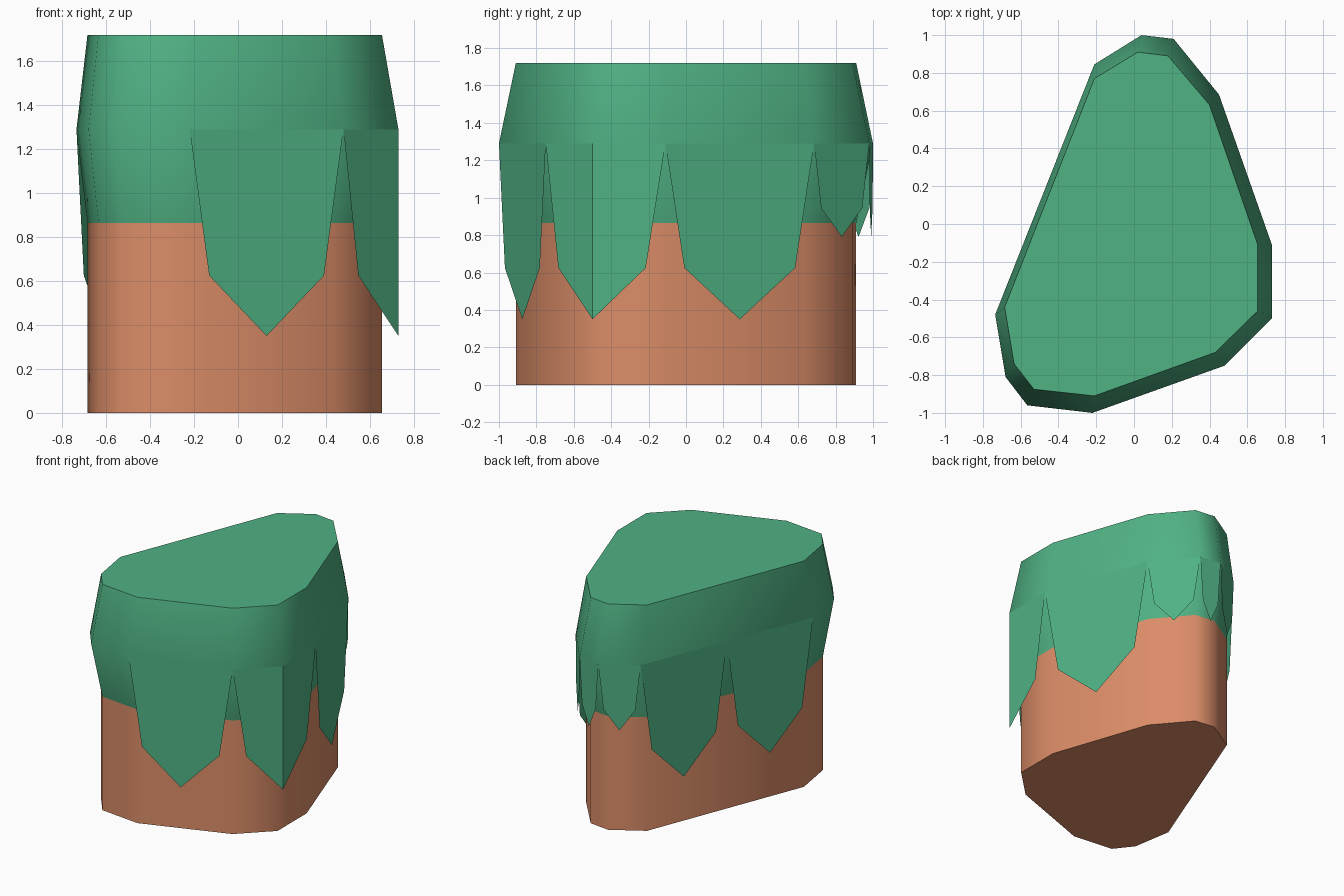
import bpy, math
from mathutils import Vector

if "Cube" in bpy.data.objects:
    bpy.data.objects.remove(bpy.data.objects["Cube"])


def material(name, rgb):
    m = bpy.data.materials.new(name)
    lin = [((c / 255 + 0.055) / 1.055) ** 2.4 for c in rgb]
    m.diffuse_color = (*lin, 1)
    m.use_nodes = True
    m.node_tree.nodes["Principled BSDF"].inputs["Base Color"].default_value = m.diffuse_color
    return m


GRASS = material("grass green", (80, 178, 132))
EARTH = material("earth brown", (220, 141, 104))

# Plan outlines, clockwise from the back: wall line and wider overhang line
INNER = [(0.02, 0.91), (0.18, 0.89), (0.40, 0.63), (0.655, -0.11), (0.655, -0.46), (0.43, -0.68),
         (-0.21, -0.91), (-0.53, -0.875), (-0.635, -0.74), (-0.685, -0.44), (-0.21, 0.77)]
OUTER = [(0.04, 1.0), (0.21, 0.98), (0.45, 0.685), (0.73, -0.11), (0.73, -0.50), (0.48, -0.75),
         (-0.22, -1.0), (-0.565, -0.96), (-0.68, -0.81), (-0.735, -0.48), (-0.21, 0.845)]
Z_LOW, Z_RIM, Z_TOP = 0.865, 1.29, 1.72


def make(name, verts, faces, mat, smooth):
    me = bpy.data.meshes.new(name)
    me.from_pydata([tuple(v) for v in verts], [], faces)
    me.materials.append(mat)
    for p in me.polygons:
        p.use_smooth = smooth
    if smooth:
        me.set_sharp_from_angle(angle=math.radians(60))
    ob = bpy.data.objects.new(name, me)
    bpy.context.collection.objects.link(ob)
    return ob


def loft(name, rings, mat, cap_top=False, cap_bottom=False):
    """Stack outlines (outline, z) from bottom to top."""
    n = len(rings[0][0])
    verts = [(x, y, z) for line, z in rings for x, y in line]
    faces = []
    for r in range(len(rings) - 1):
        lo, hi = r * n, (r + 1) * n
        for i in range(n):
            j = (i + 1) % n
            faces.append((hi + i, hi + j, lo + j, lo + i))
    if cap_top:
        faces.append(tuple(reversed(range((len(rings) - 1) * n, len(rings) * n))))
    if cap_bottom:
        faces.append(tuple(range(n)))
    return make(name, verts, faces, mat, True)


# Earth wall and grass cap
loft("earth_base", [(INNER, 0), (INNER, Z_LOW)], EARTH, cap_bottom=True)
loft("grass_cap", [(INNER, Z_LOW), (OUTER, Z_RIM), (INNER, Z_TOP)], GRASS, cap_top=True)


def at(p, z):
    return Vector((p[0], p[1], z))


def flap(name, a, b, shoulder, tip):
    """Flat pointed grass flap hanging from rim point a to rim point b."""
    a, b = Vector(a), Vector(b)
    verts = [at(a, Z_RIM), at(b, Z_RIM), at(a.lerp(b, 0.873), shoulder),
             at(a.lerp(b, 0.5), tip), at(a.lerp(b, 0.127), shoulder)]
    make(name, verts, [(0, 1, 2, 3, 4)], GRASS, False)


LONG, SHORT = (0.625, 0.35), (0.945, 0.79)

# Small flaps round the narrow back end, large ones along right and front
for name, i, size in [("back_flap", 0, SHORT), ("back_right_flap", 1, SHORT),
                      ("right_flap", 2, LONG), ("front_flap", 5, LONG),
                      ("back_left_flap", 10, SHORT)]:
    flap(name, OUTER[i], OUTER[(i + 1) % 11], *size)

# Two flaps share the long left side
left_a, left_b = Vector(OUTER[9]), Vector(OUTER[10])
middle = left_a.lerp(left_b, 0.5)
flap("left_flap_front", left_a, middle, *LONG)
flap("left_flap_back", middle, left_b, *LONG)

# Flap folded round the front right corner
a, c, b = (Vector(OUTER[i]) for i in (3, 4, 5))
make("corner_flap",
     [at(a, Z_RIM), at(c, Z_RIM), at(b, Z_RIM), at(b.lerp(c, 0.27), 0.625),
      at(c, 0.35), at(a.lerp(c, 0.27), 0.625)],
     [(0, 1, 4, 5), (1, 2, 3, 4)], GRASS, False)
